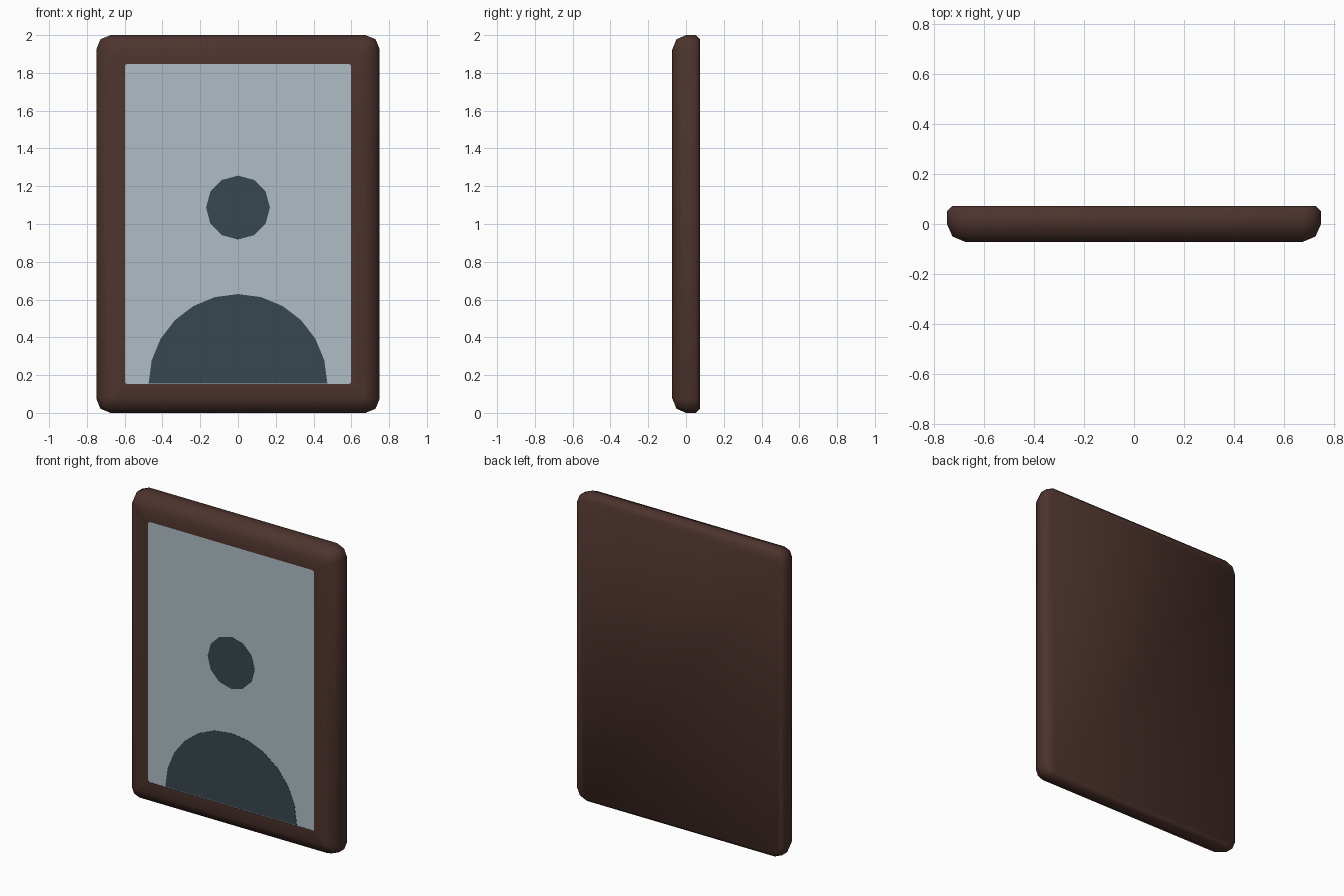
import bpy, bmesh, math

if "Cube" in bpy.data.objects:
    bpy.data.objects.remove(bpy.data.objects["Cube"])

W, H = 0.75, 1.0      # half width and half height of the frame
ZC = 1.0              # centre height


def material(name, rgb):
    m = bpy.data.materials.new(name)
    m.diffuse_color = (*rgb, 1)
    m.use_nodes = True
    m.node_tree.nodes["Principled BSDF"].inputs["Base Color"].default_value = m.diffuse_color
    return m


BROWN = material("dark brown", (0.076, 0.034, 0.027))
PALE = material("pale blue grey", (0.434, 0.515, 0.558))
DARK = material("dark slate", (0.038, 0.063, 0.078))


def finish(bm, name, mat):
    bmesh.ops.recalc_face_normals(bm, faces=bm.faces)
    me = bpy.data.meshes.new(name)
    bm.to_mesh(me)
    bm.free()
    me.materials.append(mat)
    ob = bpy.data.objects.new(name, me)
    bpy.context.collection.objects.link(ob)
    return ob


def rounded_rect(inset, r, steps=2):
    """Outline of the frame shrunk by inset, with corner radius r."""
    w, h = W - inset, H - inset
    pts = []
    for q, (sx, sz) in enumerate([(1, 1), (-1, 1), (-1, -1), (1, -1)]):
        for i in range(steps + 1):
            a = math.radians(90 * (q + i / steps))
            pts.append((sx * (w - r) + r * math.cos(a),
                        ZC + sz * (h - r) + r * math.sin(a)))
    return pts


# frame: rings of (y, inset, corner radius) from the back round to the recess
rings = [(0.073, 0.022, 0.053), (0.052, 0, 0.075), (0, 0, 0.075),
         (-0.05, 0.022, 0.053), (-0.073, 0.077, 0.012),
         (-0.073, 0.152, 0.012), (-0.068, 0.152, 0.012)]
bm = bmesh.new()
loops = [[bm.verts.new((x, y, z)) for x, z in rounded_rect(d, r)]
         for y, d, r in rings]
for a, b in zip(loops, loops[1:]):
    n = len(a)
    for i in range(n):
        j = (i + 1) % n
        bm.faces.new((a[i], a[j], b[j], b[i]))
bm.faces.new(loops[0])
frame = finish(bm, "frame", BROWN)
bpy.context.view_layer.objects.active = frame
frame.select_set(True)
bpy.ops.object.shade_smooth_by_angle(angle=math.radians(65))
frame.select_set(False)


def plate(name, outline, y, mat, depth=0.002):
    """Thin flat plate facing the front."""
    bm = bmesh.new()
    f = bm.faces.new([bm.verts.new((x, y, z)) for x, z in outline])
    ext = bmesh.ops.extrude_face_region(bm, geom=[f])
    moved = [v for v in ext["geom"] if isinstance(v, bmesh.types.BMVert)]
    bmesh.ops.translate(bm, verts=moved, vec=(0, depth, 0))
    return finish(bm, name, mat)


def arc(r, cz, degrees, count):
    return [(r * math.cos(math.radians(degrees * i / count)),
             cz + r * math.sin(math.radians(degrees * i / count)))
            for i in range(count + (degrees < 360))]


# picture sheet with the painted silhouette
plate("picture_sheet", rounded_rect(0.152, 0.012), -0.07, PALE)
plate("silhouette_head", arc(0.169, 1.087, 360, 12), -0.0715, DARK)
plate("silhouette_shoulders", arc(0.473, 0.156, 180, 12), -0.0715, DARK)
